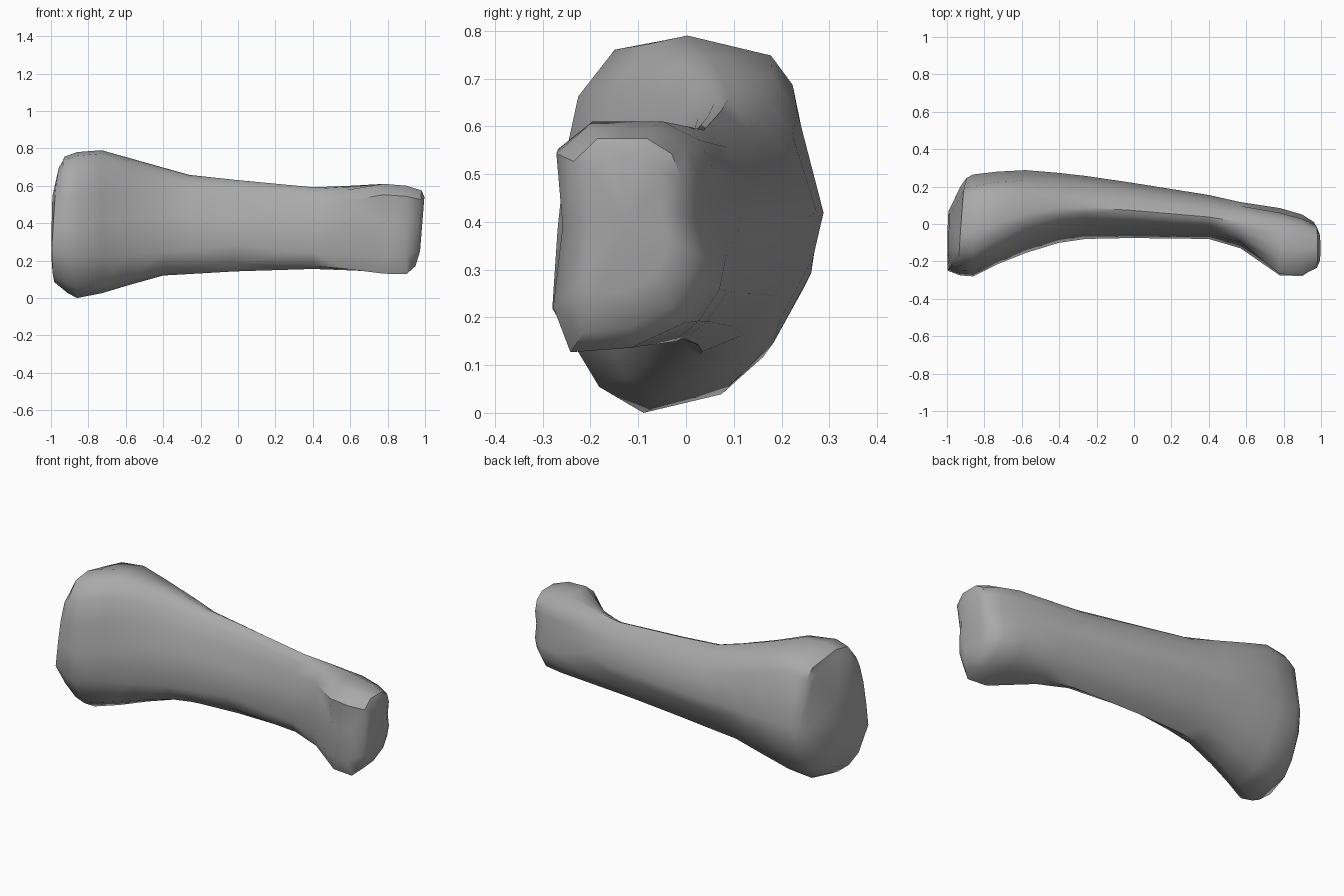
import bpy, bmesh, math

cube = bpy.data.objects.get("Cube")
if cube:
    bpy.data.objects.remove(cube)

# Single flat bone colour
bone_grey = bpy.data.materials.new("bone_grey")
bone_grey.use_nodes = True
COLOUR = (0.4, 0.4, 0.4, 1)
bone_grey.diffuse_color = COLOUR
bone_grey.node_tree.nodes["Principled BSDF"].inputs["Base Color"].default_value = COLOUR

# Unit outlines (y, z), matched point for point: wide base, shaft and small head
BASE = [(.02, .49), (.05, .69), (.1, .85), (.24, .975), (.43, 1), (.81, .95), (.89, .88),
        (1, .5), (.97, .34), (.81, .15), (.65, .05), (.35, 0), (.18, .07), (0, .28)]
SHAFT = [(.1, .58), (.2, .78), (.31, .92), (.41, .98), (.5, 1), (.7, .92), (.86, .78),
         (1, .53), (.93, .41), (.78, .22), (.57, .08), (.34, 0), (.15, .1), (0, .28)]
HEAD = [(.06, .56), (.02, .88), (.22, 1), (.43, 1), (.63, 1), (.84, .92), (.93, .78),
        (.92, .6), (1, .42), (.96, .27), (.84, .13), (.5, .02), (.11, 0), (0, .2)]
# Shaft with its lower front edge dropped, used away from the middle
LOW_SHAFT = SHAFT[:-2] + [(.15, .04), (0, .2)]


def blend(a, b, t):
    return [(p[0] + (q[0] - p[0]) * t, p[1] + (q[1] - p[1]) * t) for p, q in zip(a, b)]


# Stations: x, y range, z range, lean of the ring along y and z, outline
STATIONS = [
    (-.994, (-.18, .07), (.22, .55), (.02, .02), BASE),
    (-.957, (-.25, .205), (.085, .71), (.14, .05), BASE),
    (-.915, (-.275, .245), (.025, .755), (.07, -.03), BASE),
    (-.86, (-.28, .265), (0, .78), (0, 0), BASE),
    (-.73, (-.215, .28), (.025, .79), (0, 0), blend(BASE, LOW_SHAFT, .15)),
    (-.58, (-.155, .288), (.07, .748), (0, 0), blend(BASE, LOW_SHAFT, .5)),
    (-.4, (-.1, .273), (.12, .697), (0, 0), blend(BASE, LOW_SHAFT, .8)),
    (-.26, (-.08, .257), (.128, .658), (0, 0), blend(LOW_SHAFT, SHAFT, .4)),
    (-.02, (-.075, .222), (.142, .632), (0, 0), SHAFT),
    (.4, (-.08, .155), (.155, .592), (0, 0), LOW_SHAFT),
    (.57, (-.13, .125), (.145, .598), (0, 0), blend(LOW_SHAFT, HEAD, .4)),
    (.78, (-.275, .085), (.13, .61), (0, 0), HEAD),
    (.9, (-.278, .05), (.127, .6), (0, 0), HEAD),
    (.965, (-.24, .01), (.17, .575), (0, .08), HEAD),
    (.985, (-.2, -.04), (.25, .54), (0, .08), HEAD),
]


def make_ring(bm, x, ys, zs, lean, outline):
    ring = []
    for u, v in outline:
        dy, dz = (u - .5) * (ys[1] - ys[0]), (v - .5) * (zs[1] - zs[0])
        ring.append(bm.verts.new((x + lean[0] * dy + lean[1] * dz,
                                  sum(ys) / 2 + dy, sum(zs) / 2 + dz)))
    return ring


# Loft the bone through its rings
bm = bmesh.new()
rings = [make_ring(bm, *station) for station in STATIONS]
for a, b in zip(rings, rings[1:]):
    for i in range(len(a)):
        j = (i + 1) % len(a)
        bm.faces.new((a[i], a[j], b[j], b[i]))

# Close both ends, with a shallow dish in the head's joint face
bm.faces.new(rings[0])
head_cap = bm.faces.new(rings[-1])
centre = bmesh.ops.poke(bm, faces=[head_cap])["verts"][0]
centre.co.x -= .01
bmesh.ops.triangulate(bm, faces=[f for f in bm.faces if len(f.verts) > 3])
bmesh.ops.recalc_face_normals(bm, faces=bm.faces)

mesh = bpy.data.meshes.new("bone")
bm.to_mesh(mesh)
bm.free()
mesh.materials.append(bone_grey)
bone = bpy.data.objects.new("bone", mesh)
bpy.context.collection.objects.link(bone)
bpy.context.view_layer.objects.active = bone
bone.select_set(True)
bpy.ops.object.shade_smooth_by_angle(angle=math.radians(45))
